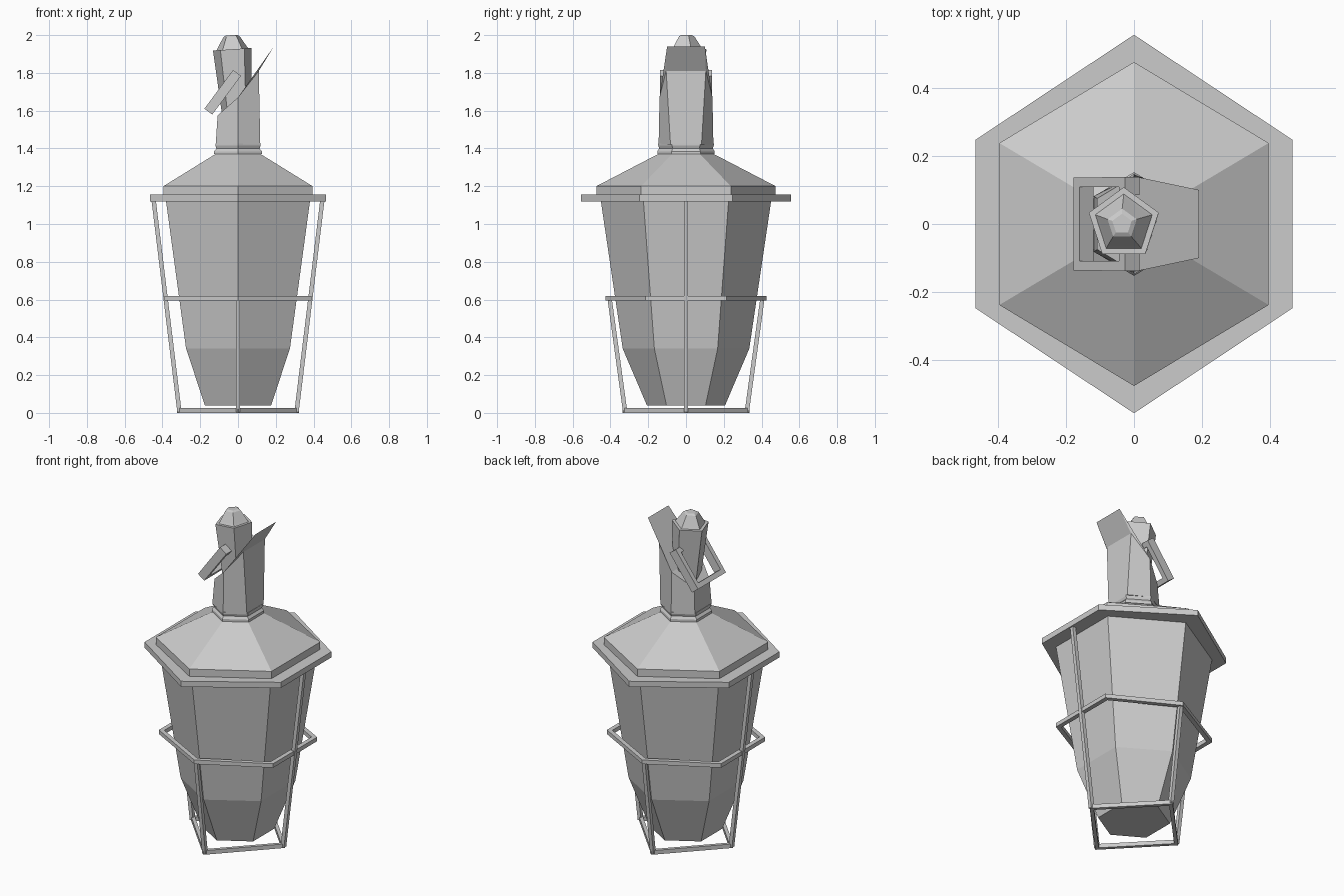
import bpy, bmesh, math
from mathutils import Vector, Matrix

if "Cube" in bpy.data.objects:
    bpy.data.objects.remove(bpy.data.objects["Cube"])


def make(name, verts, faces):
    bm = bmesh.new()
    vs = [bm.verts.new(v) for v in verts]
    for f in faces:
        bm.faces.new([vs[i] for i in f])
    bmesh.ops.recalc_face_normals(bm, faces=bm.faces)
    me = bpy.data.meshes.new(name)
    bm.to_mesh(me)
    bm.free()
    ob = bpy.data.objects.new(name, me)
    bpy.context.collection.objects.link(ob)
    return ob


def loft(name, loops, closed=False):
    """Skin equal-length loops; cap the ends, or join last to first."""
    n, m = len(loops[0]), len(loops)
    faces = []
    for k in range(m if closed else m - 1):
        a, b = k * n, ((k + 1) % m) * n
        faces += [(a + i, a + (i + 1) % n, b + (i + 1) % n, b + i) for i in range(n)]
    if not closed:
        faces += [tuple(range(n)), tuple(range((m - 1) * n, m * n))]
    return make(name, [p for l in loops for p in l], faces)


def hexa(rx, ry, z, yc=None):
    yc = ry / 2 if yc is None else yc
    return [(0, ry, z), (rx, yc, z), (rx, -yc, z), (0, -ry, z), (-rx, -yc, z), (-rx, yc, z)]


def frame(name, shape, z0, z1, inner):
    def lvl(z, s):
        return [(x * s, y * s, z) for x, y, _ in shape]
    return loft(name, [lvl(z0, 1), lvl(z1, 1), lvl(z1, inner), lvl(z0, inner)], True)


def rod(name, a, b, w):
    loops = [[(p[0] + sx * w / 2, p[1] + sy * w / 2, p[2])
              for sx, sy in ((-1, -1), (1, -1), (1, 1), (-1, 1))] for p in (a, b)]
    return loft(name, loops)


# Hexagonal vessel body with shoulder and collar
loft("body", [hexa(.175, .207, .04), hexa(.275, .335, .34), hexa(.385, .455, 1.15),
              hexa(.395, .475, 1.155), hexa(.395, .475, 1.2), hexa(.12, .148, 1.37)])
loft("collar", [hexa(.126, .152, 1.37), hexa(.126, .152, 1.385),
                hexa(.114, .142, 1.40), hexa(.12, .147, 1.415), hexa(.12, .147, 1.425)])

# Neck with slanted rim and pouring spout
rim = [(0, .14, 1.67), (.11, .105, 1.81), (.11, -.105, 1.81), (0, -.14, 1.67),
       (-.108, -.075, 1.575), (-.108, .075, 1.575)]
nv = hexa(.118, .145, 1.42, .082) + rim + [(.19, .1, 1.94), (.19, -.1, 1.94)]
nf = [(i, (i + 1) % 6, 6 + (i + 1) % 6, 6 + i) for i in range(6)]
nf += [(0, 1, 2, 3, 4, 5), (7, 8, 13, 12), (6, 7, 12), (8, 9, 13),
       (6, 12, 13, 9), (6, 9, 10, 11)]
make("neck_spout", nv, nf)

# Leaning five-sided stopper with bevelled cap
def penta(r, z):
    return [(r * math.sin(2 * math.pi * i / 5), r * math.cos(2 * math.pi * i / 5), z)
            for i in range(5)]
stopper = loft("stopper", [penta(.078, -.40), penta(.108, 0), penta(.088, 0),
                           penta(.08, .012), penta(.045, .068), penta(.03, .075)])
stopper.data.transform(Matrix.Translation((-.03, 0, 1.925)) @ Matrix.Rotation(math.radians(-4), 4, 'Y'))

# Bail handle hanging on the -x side
top, low = Vector((-.005, 0, 1.80)), Vector((-.157, 0, 1.595))
d = (top - low).normalized()
nrm = Vector((-d.z, 0, d.x)) * .026
path = [(.085, .145, top), (.14, .125, top), (.135, 0, low)]
outer = [top + Vector((0, .085, 0)), top + Vector((0, .138, 0)), low + Vector((0, .136, 0)),
         low + Vector((0, -.136, 0)), top + Vector((0, -.138, 0)), top + Vector((0, -.085, 0))]
it, il = top - d * .03, low + d * .03
inner = [it + Vector((0, .085, 0)), it + Vector((0, .108, 0)), il + Vector((0, .108, 0)),
         il + Vector((0, -.108, 0)), it + Vector((0, -.108, 0)), it + Vector((0, -.085, 0))]
sections = [[o + nrm, o - nrm, i - nrm, i + nrm] for o, i in zip(outer, inner)]
loft("bail_handle", sections)

# Stand: two hexagonal hoops and a diamond foot
frame("top_hoop", hexa(.465, .555, 0, .247), 1.12, 1.155, .8)
frame("middle_hoop", hexa(.39, .427, 0, .215), .595, .62, .93)
frame("foot_frame", [(0, .337, 0), (.322, 0, 0), (0, -.337, 0), (-.322, 0, 0)], 0, .025, .91)

# Stand rods: long at the sides, short front and back
for s, side in ((1, "right"), (-1, "left")):
    rod(side + "_rod", (s * .31, 0, .005), (s * .447, 0, 1.13), .023)
for s, side in ((-1, "front"), (1, "back")):
    rod(side + "_rod", (0, s * .322, .005), (0, s * .405, .61), .023)
